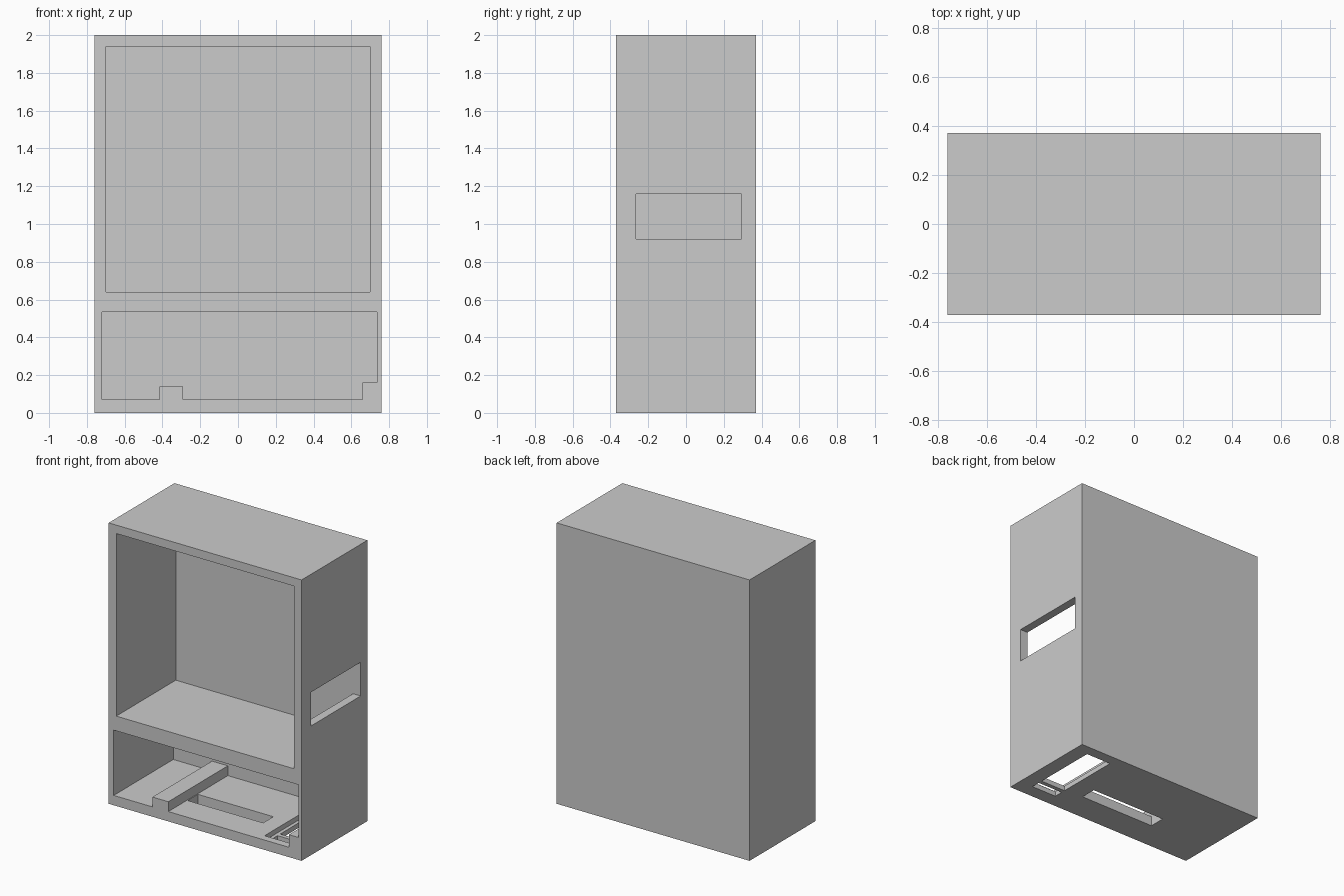
import bpy, bmesh

if "Cube" in bpy.data.objects:
    bpy.data.objects.remove(bpy.data.objects["Cube"])


def prism(name, profile, y0, y1):
    """Extrude an x/z profile from y0 to y1."""
    bm = bmesh.new()
    face = bm.faces.new([bm.verts.new((x, y0, z)) for x, z in profile])
    ext = bmesh.ops.extrude_face_region(bm, geom=[face])
    verts = [g for g in ext["geom"] if isinstance(g, bmesh.types.BMVert)]
    bmesh.ops.translate(bm, verts=verts, vec=(0, y1 - y0, 0))
    bmesh.ops.recalc_face_normals(bm, faces=bm.faces)
    mesh = bpy.data.meshes.new(name)
    bm.to_mesh(mesh)
    bm.free()
    obj = bpy.data.objects.new(name, mesh)
    bpy.context.collection.objects.link(obj)
    return obj


def box(name, x0, x1, y0, y1, z0, z1):
    return prism(name, [(x0, z0), (x1, z0), (x1, z1), (x0, z1)], y0, y1)


def cut(target, cutter):
    """Subtract the cutter, then discard it."""
    cutter.hide_render = True
    mod = target.modifiers.new(cutter.name, 'BOOLEAN')
    mod.operation = 'DIFFERENCE'
    mod.solver = 'EXACT'
    mod.object = cutter
    bpy.context.view_layer.objects.active = target
    bpy.ops.object.modifier_apply(modifier=mod.name)
    bpy.data.objects.remove(cutter)


# Outer case
case = box("case", -0.76, 0.76, -0.37, 0.37, 0, 2)

# Upper bay, open at the front
cut(case, box("upper_bay", -0.70, 0.70, -0.5, 0.30, 0.64, 1.94))

# Lower bay; its profile leaves a floor rib and a ledge by the right wall
lower = [(-0.72, 0.07), (-0.415, 0.07), (-0.415, 0.14), (-0.29, 0.14),
         (-0.29, 0.07), (0.66, 0.07), (0.66, 0.16), (0.735, 0.16),
         (0.735, 0.535), (-0.72, 0.535)]
cut(case, prism("lower_bay", lower, -0.5, 0.30))

# Window through the right wall
cut(case, box("side_window", 0.6, 0.9, -0.265, 0.295, 0.92, 1.16))

# Long slot through the floor
cut(case, box("floor_slot", -0.285, 0.31, -0.16, -0.045, -0.1, 0.1))

# Shallow recess beside the ledge, with two openings through it
cut(case, box("floor_recess", 0.43, 0.657, -0.315, 0.297, 0.035, 0.1))
for name, y0, y1 in (("small_opening", -0.27, -0.205),
                     ("large_opening", -0.175, 0.293)):
    cut(case, box(name, 0.455, 0.652, y0, y1, -0.1, 0.05))
